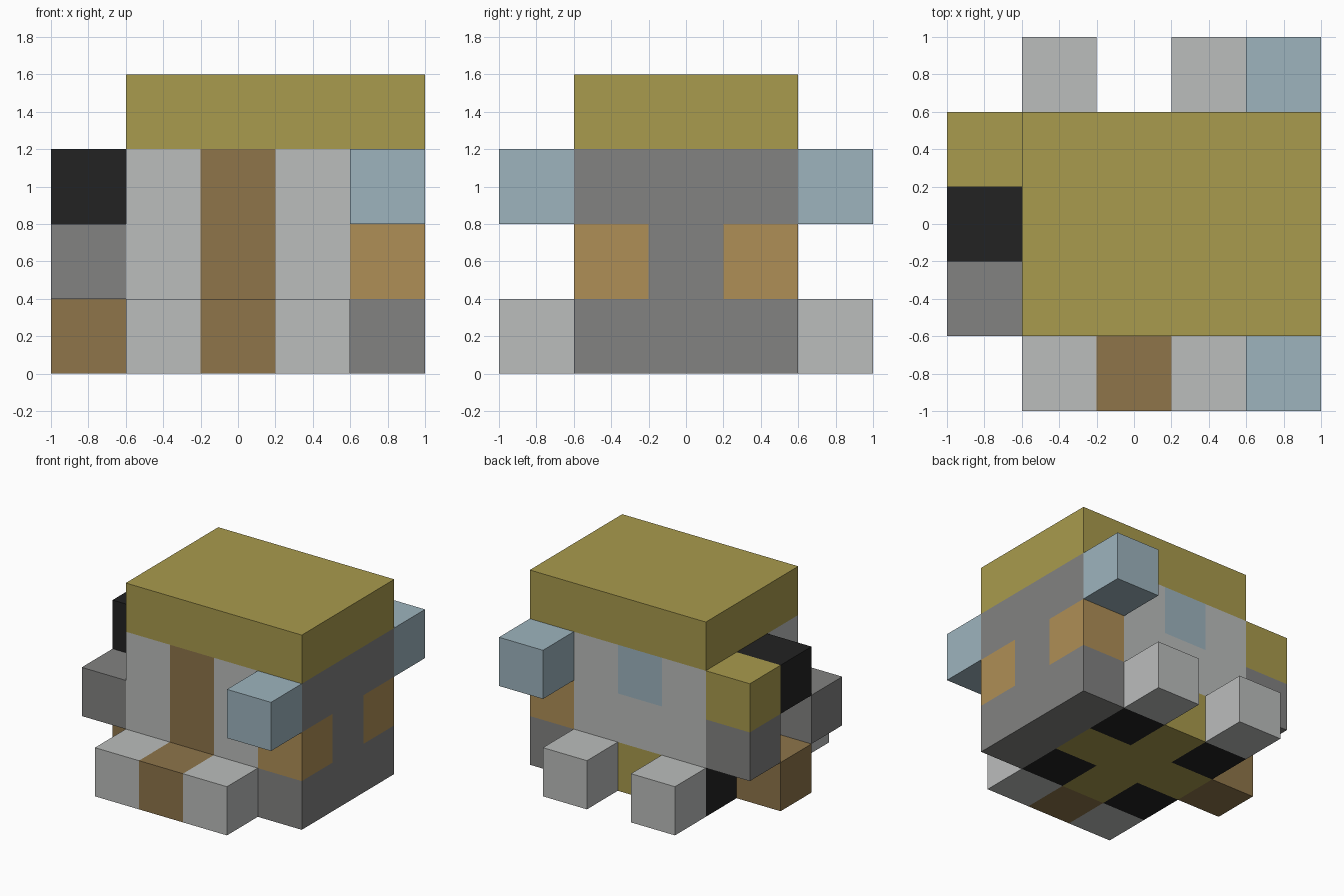
import bpy
import bmesh
from itertools import product
from mathutils import Vector

cube = bpy.data.objects.get("Cube")
if cube:
    bpy.data.objects.remove(cube, do_unlink=True)

CELL = 0.4


def linear(c):
    c /= 255
    return c / 12.92 if c <= 0.04045 else ((c + 0.055) / 1.055) ** 2.4


def material(name, rgb):
    mat = bpy.data.materials.new(name)
    mat.use_nodes = True
    color = [linear(c) for c in rgb] + [1.0]
    mat.diffuse_color = color
    bsdf = mat.node_tree.nodes["Principled BSDF"]
    bsdf.inputs["Base Color"].default_value = color
    bsdf.inputs["Roughness"].default_value = 0.9
    return mat


olive = material("olive", (169, 155, 77))
pale = material("pale grey", (187, 189, 188))
grey = material("mid grey", (130, 130, 129))
brown = material("brown", (142, 117, 74))
tan = material("tan", (175, 143, 86))
blue = material("pale blue", (157, 180, 190))
black = material("black", (34, 34, 34))

# Parts as blocks of cells: name, colour, first cell, last cell.
# Later blocks replace the cells of earlier ones.
PARTS = [
    ("roof", olive, (1, 1, 3), (4, 3, 3)),
    ("floor", olive, (1, 1, 0), (3, 3, 0)),
    ("walls", pale, (1, 1, 1), (3, 3, 2)),
    ("side_wall", grey, (4, 1, 0), (4, 3, 2)),
    ("door", brown, (2, 1, 1), (2, 1, 2)),
    ("back_window", blue, (2, 3, 2), (2, 3, 2)),
    ("doorstep", brown, (2, 0, 0), (2, 0, 0)),
    ("side_step", brown, (0, 2, 0), (0, 2, 0)),
    ("side_shelf", grey, (0, 1, 1), (0, 1, 1)),
    ("side_hood", black, (0, 2, 2), (0, 2, 2)),
    ("porch_wall", grey, (0, 3, 1), (0, 3, 1)),
    ("porch_roof", olive, (0, 3, 2), (0, 3, 2)),
]
# Pieces repeated at the front and back
for end, outer, inner in (("front", 0, 1), ("back", 4, 3)):
    PARTS += [
        (end + "_lantern", blue, (4, outer, 2), (4, outer, 2)),
        (end + "_corner_panel", tan, (4, inner, 1), (4, inner, 1)),
    ]
    for side, i in (("right", 1), ("left", 3)):
        PARTS += [
            (f"{end}_{side}_block", pale, (i, outer, 0), (i, outer, 0)),
            (f"{end}_{side}_floor_corner", black, (i, inner, 0), (i, inner, 0)),
        ]

# Which part owns each cell
owner = {}
for name, mat, lo, hi in PARTS:
    for cell in product(*(range(a, b + 1) for a, b in zip(lo, hi))):
        owner[cell] = name

AXES = [Vector(v) for v in ((1, 0, 0), (0, 1, 0), (0, 0, 1))]


def build(name, mat):
    """Make the exposed skin of one part, with flat areas merged."""
    bm = bmesh.new()
    for cell in (c for c, n in owner.items() if n == name):
        center = Vector(cell) + Vector((-2, -2, 0.5))
        for a, sign in product(range(3), (-1, 1)):
            n = AXES[a] * sign
            if tuple(int(v) for v in Vector(cell) + n) in owner:
                continue
            u, v = AXES[(a + 1) % 3] / 2, AXES[(a + 2) % 3] / 2 * sign
            mid = center + n / 2
            corners = (mid - u - v, mid + u - v, mid + u + v, mid - u + v)
            bm.faces.new([bm.verts.new(p * CELL) for p in corners])
    bmesh.ops.remove_doubles(bm, verts=bm.verts, dist=0.001)
    bmesh.ops.dissolve_limit(bm, angle_limit=0.01, verts=bm.verts, edges=bm.edges)
    mesh = bpy.data.meshes.new(name)
    bm.to_mesh(mesh)
    bm.free()
    mesh.materials.append(mat)
    bpy.context.collection.objects.link(bpy.data.objects.new(name, mesh))


for part_name, part_mat, _, _ in PARTS:
    build(part_name, part_mat)
